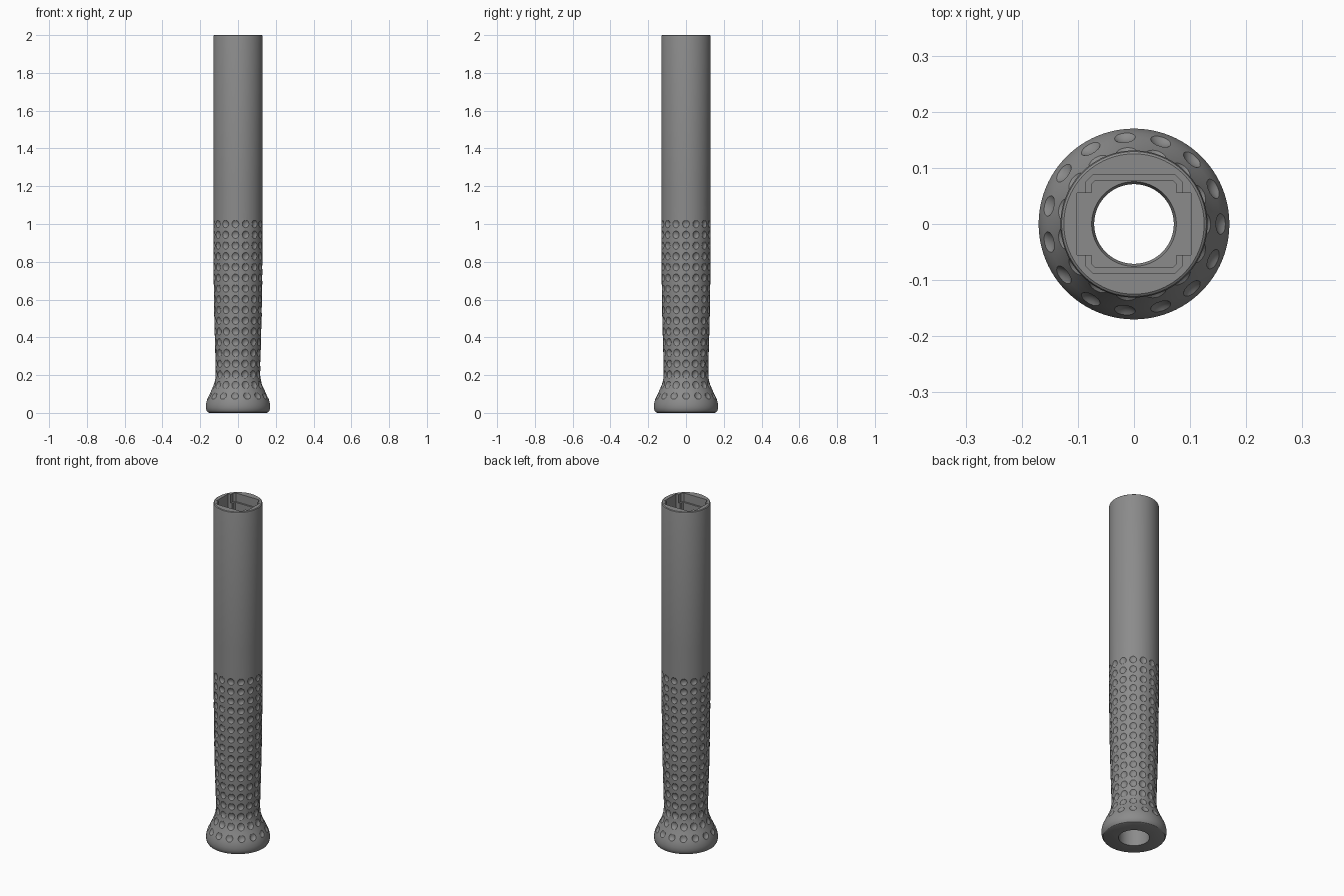
import bpy, bmesh, math
from mathutils import Vector, Matrix

if "Cube" in bpy.data.objects:
    bpy.data.objects.remove(bpy.data.objects["Cube"])

grey = bpy.data.materials.new("mid_grey")
grey.diffuse_color = (0.26, 0.26, 0.26, 1)
grey.use_nodes = True
grey.node_tree.nodes["Principled BSDF"].inputs["Base Color"].default_value = grey.diffuse_color


def add_object(name, bm):
    bmesh.ops.recalc_face_normals(bm, faces=bm.faces)
    mesh = bpy.data.meshes.new(name)
    bm.to_mesh(mesh)
    bm.free()
    mesh.materials.append(grey)
    ob = bpy.data.objects.new(name, mesh)
    bpy.context.collection.objects.link(ob)
    return ob


def lathe(name, profile, segments=96):
    """Closed solid of revolution from (radius, z) points, capped at both ends."""
    bm = bmesh.new()
    rings = []
    for r, z in profile:
        rings.append([bm.verts.new((r * math.cos(2 * math.pi * i / segments),
                                    r * math.sin(2 * math.pi * i / segments), z))
                      for i in range(segments)])
    for a, b in zip(rings, rings[1:]):
        for i in range(segments):
            j = (i + 1) % segments
            bm.faces.new((a[i], a[j], b[j], b[i]))
    bm.faces.new(rings[0][::-1])
    bm.faces.new(rings[-1])
    return add_object(name, bm)


def prism(name, outline, z0, z1):
    bm = bmesh.new()
    low = [bm.verts.new((x, y, z0)) for x, y in outline]
    face = bm.faces.new(low)
    out = bmesh.ops.extrude_face_region(bm, geom=[face])
    for v in out["geom"]:
        if isinstance(v, bmesh.types.BMVert):
            v.co.z = z1
    return add_object(name, bm)


def cross_outline(wx, wy, nx, ny, c):
    """Wide slot (wx, wy) crossed by a taller block (nx, ny) with cut corners c."""
    q = [(wx, wy), (nx, wy), (nx, ny - c), (nx - c, ny)]
    return (q + [(-x, y) for x, y in q[::-1]] + [(-x, -y) for x, y in q]
            + [(x, -y) for x, y in q[::-1]])


def cut(target, cutter):
    mod = target.modifiers.new("cut", 'BOOLEAN')
    mod.operation = 'DIFFERENCE'
    mod.solver = 'EXACT'
    mod.object = cutter
    bpy.context.view_layer.objects.active = target
    bpy.ops.object.modifier_apply(modifier=mod.name)
    bpy.data.objects.remove(cutter)


# Outer skin: flared foot, narrow waist, straight tube with a softened rim
grip = [(0.152, 0.0), (0.161, 0.004), (0.167, 0.013), (0.17, 0.026), (0.17, 0.042),
        (0.167, 0.058), (0.162, 0.075), (0.154, 0.092), (0.145, 0.11), (0.136, 0.13),
        (0.128, 0.15), (0.122, 0.17), (0.119, 0.19), (0.118, 0.215), (0.119, 0.27),
        (0.122, 0.37), (0.126, 0.52), (0.129, 0.72), (0.131, 0.95)]
skin = grip + [(0.131, 1.2), (0.131, 1.99), (0.129, 1.997), (0.125, 2.0)]
handle = lathe("handle", skin)


def skin_at(z):
    for (r0, z0), (r1, z1) in zip(skin, skin[1:]):
        if z0 <= z <= z1:
            t = (z - z0) / (z1 - z0)
            n = Vector((z1 - z0, 0, r0 - r1)).normalized()
            return Vector((r0 + t * (r1 - r0), 0, z)), n


# Grip dimples: 17 rings of 15 shallow spherical hollows
RADIUS, DEPTH, ROWS, COLS = 0.030, 0.008, 17, 15
bm = bmesh.new()
for row in range(ROWS):
    point, normal = skin_at(0.09 + row * (1.0 - 0.09) / (ROWS - 1))
    centre = point + normal * (RADIUS - DEPTH)
    tilt = normal.to_track_quat('Z', 'Y').inverted()
    for col in range(COLS):
        spin = Matrix.Rotation(2 * math.pi * col / COLS, 4, 'Z')
        bmesh.ops.create_icosphere(bm, subdivisions=3, radius=RADIUS,
                                   matrix=spin @ Matrix.Translation(centre))
cut(handle, add_object("dimple_cutter", bm))

# Stepped cross-shaped socket in the top
cut(handle, prism("socket_cutter", cross_outline(0.102, 0.055, 0.086, 0.087, 0.012), 1.95, 2.1))
cut(handle, prism("deep_socket_cutter", cross_outline(0.102, 0.055, 0.076, 0.077, 0.006), 1.2, 1.96))

# Through bore, with a narrower neck below the socket
cut(handle, lathe("bore_cutter", [(0.081, -0.1), (0.081, 1.0), (0.071, 1.02),
                                  (0.071, 1.19), (0.076, 1.201), (0.076, 1.25)], 64))

bpy.ops.object.select_all(action='DESELECT')
handle.select_set(True)
bpy.context.view_layer.objects.active = handle
bpy.ops.object.shade_smooth_by_angle(angle=math.radians(28))
